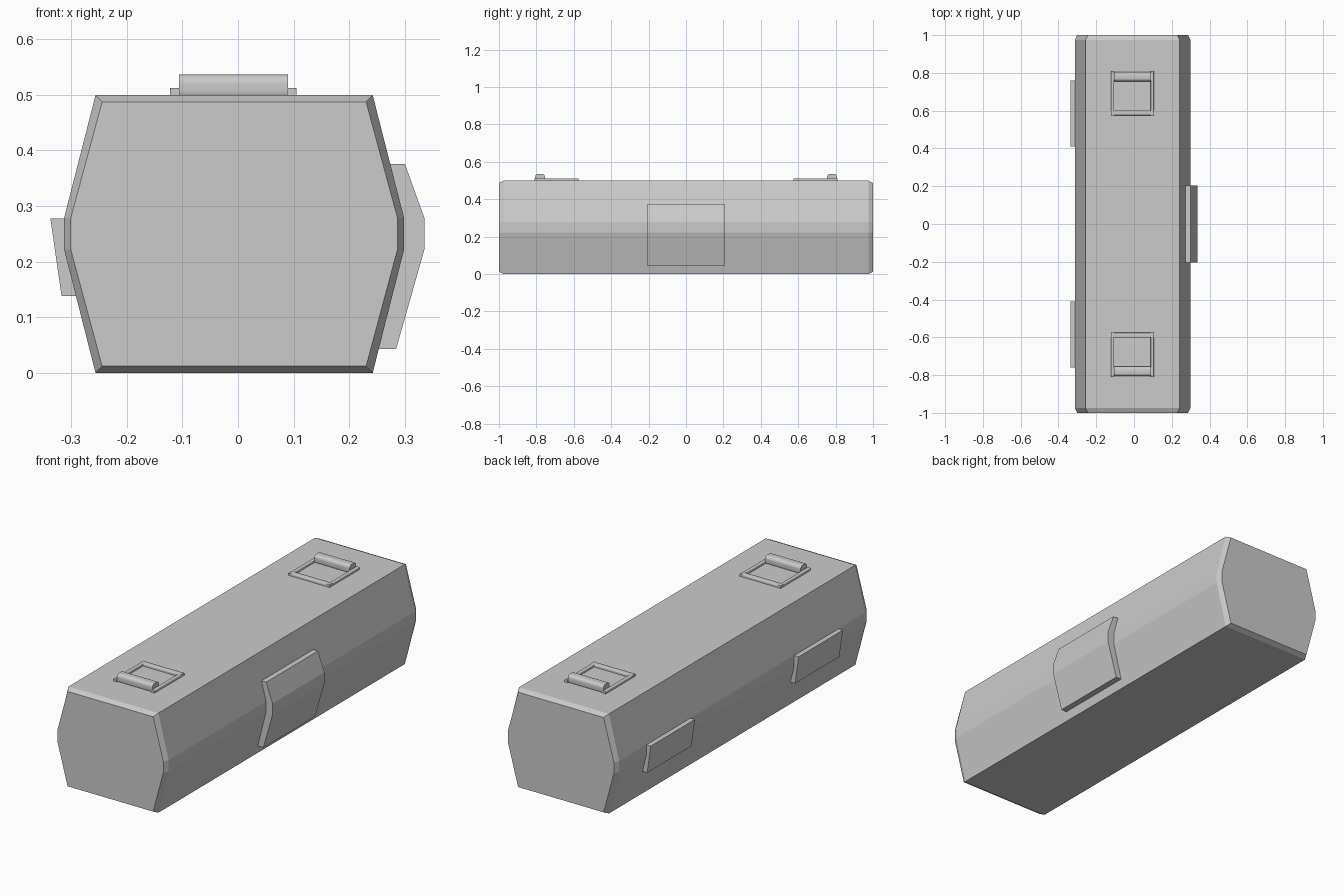
import bpy
import bmesh

cube = bpy.data.objects.get("Cube")
if cube:
    bpy.data.objects.remove(cube, do_unlink=True)

# Single plain grey
grey = bpy.data.materials.new("plain_grey")
grey.use_nodes = True
grey.diffuse_color = (0.6, 0.6, 0.6, 1)
grey.node_tree.nodes["Principled BSDF"].inputs["Base Color"].default_value = grey.diffuse_color

CX = -0.007  # body centre line


def finish(bm, name):
    bmesh.ops.recalc_face_normals(bm, faces=bm.faces)
    mesh = bpy.data.meshes.new(name)
    bm.to_mesh(mesh)
    bm.free()
    mesh.materials.append(grey)
    obj = bpy.data.objects.new(name, mesh)
    bpy.context.collection.objects.link(obj)
    return obj


def loft(name, rings):
    """Skin a closed solid through (y, [(x, z), ...]) rings."""
    bm = bmesh.new()
    loops = [[bm.verts.new((x, y, z)) for x, z in pts] for y, pts in rings]
    n = len(loops[0])
    for a, b in zip(loops, loops[1:]):
        for i in range(n):
            j = (i + 1) % n
            bm.faces.new((a[i], a[j], b[j], b[i]))
    bm.faces.new(loops[0])
    bm.faces.new(loops[-1])
    return finish(bm, name)


def rounded_box(name, lo, hi, radius, segments):
    bm = bmesh.new()
    bmesh.ops.create_cube(bm, size=1)
    for v in bm.verts:
        v.co = [(a + b) / 2 + c * (b - a) for a, b, c in zip(lo, hi, v.co)]
    # round only the long edges, keeping the ends flat
    axis = max(range(3), key=lambda k: hi[k] - lo[k])
    edges = [e for e in bm.edges
             if abs(e.verts[0].co[axis] - e.verts[1].co[axis]) > 1e-4]
    bmesh.ops.bevel(bm, geom=edges, offset=radius, segments=segments,
                    profile=0.5, affect='EDGES')
    obj = finish(bm, name)
    bpy.ops.object.select_all(action='DESELECT')
    obj.select_set(True)
    bpy.context.view_layer.objects.active = obj
    bpy.ops.object.shade_smooth_by_angle(angle=0.7)
    return obj


def section(inset):
    half = [(0.249 - inset, inset), (0.3055 - inset, 0.222),
            (0.3055 - inset, 0.278), (0.249 - inset, 0.499 - inset)]
    return [(CX + x, z) for x, z in half] + [(CX - x, z) for x, z in reversed(half)]


# Long body with chamfered ends
loft("body", [(-1, section(0.012)), (-0.975, section(0)),
              (0.975, section(0)), (1, section(0.012))])

# Wrapped plate on the left side
clasp = [(0.25, 0.043), (0.284, 0.043), (0.335, 0.222), (0.335, 0.278),
         (0.30, 0.375), (0.27, 0.375), (0.295, 0.278), (0.295, 0.222)]
loft("side_clasp", [(-0.205, clasp), (0.205, clasp)])

# Two hinge plates on the right side
hinge = [(-0.288, 0.138), (-0.317, 0.138), (-0.337, 0.277),
         (-0.31, 0.277), (-0.31, 0.222)]
for end, label in ((-1, "front"), (1, "back")):
    loft(label + "_hinge_plate", [(end * 0.41, hinge), (end * 0.76, hinge)])

    # Buckle: thin frame bars around an opening and a raised roller
    def bar(name, x0, x1, y0, y1, z1, radius, segments=3):
        ya, yb = sorted((end * y0, end * y1))
        rounded_box(f"{label}_buckle_{name}", (x0, ya, 0.49), (x1, yb, z1),
                    radius, segments)

    bar("right_bar", -0.122, -0.105, 0.575, 0.81, 0.512, 0.004)
    bar("left_bar", 0.088, 0.105, 0.575, 0.81, 0.512, 0.004)
    bar("inner_bar", -0.122, 0.105, 0.575, 0.602, 0.512, 0.004)
    bar("roller", -0.106, 0.09, 0.755, 0.806, 0.536, 0.016, 6)
